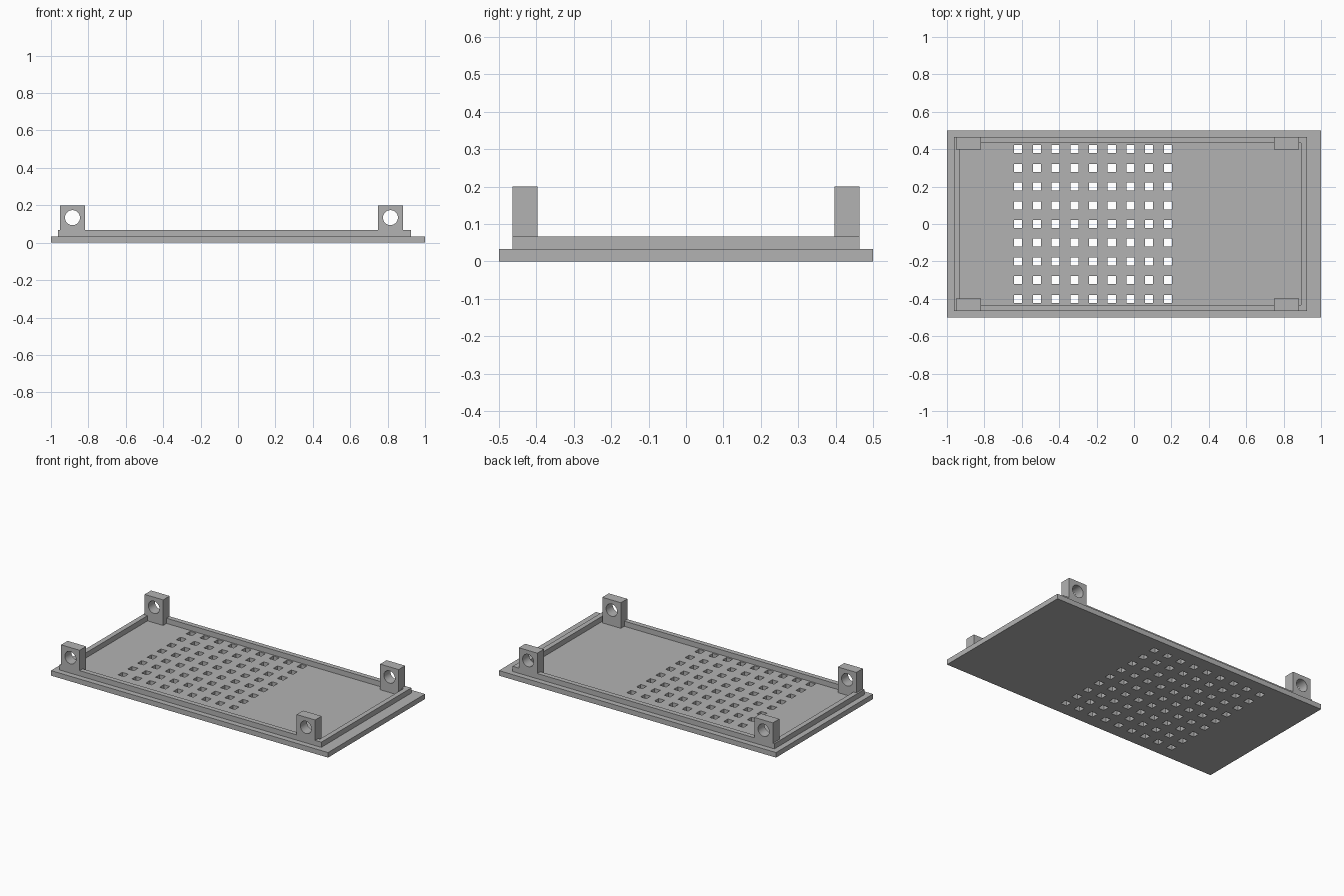
import bpy
import bmesh
from mathutils import Matrix, Vector

if "Cube" in bpy.data.objects:
    bpy.data.objects.remove(bpy.data.objects["Cube"], do_unlink=True)

grey = bpy.data.materials.new("plain grey")
grey.use_nodes = True
colour = (0.45, 0.45, 0.45, 1)
grey.diffuse_color = colour
grey.node_tree.nodes["Principled BSDF"].inputs["Base Color"].default_value = colour


def add_box(bm, low, high):
    low, high = Vector(low), Vector(high)
    place = Matrix.Translation((low + high) / 2) @ Matrix.Diagonal((*(high - low), 1))
    bmesh.ops.create_cube(bm, size=1, matrix=place)


def make_object(name, bm):
    mesh = bpy.data.meshes.new(name)
    bm.to_mesh(mesh)
    bm.free()
    mesh.materials.append(grey)
    obj = bpy.data.objects.new(name, mesh)
    bpy.context.collection.objects.link(obj)
    return obj


def box(name, low, high):
    bm = bmesh.new()
    add_box(bm, low, high)
    return make_object(name, bm)


def combine(target, tool, operation):
    # Apply one boolean, then drop the helper
    mod = target.modifiers.new(operation.lower(), "BOOLEAN")
    mod.operation, mod.solver, mod.object = operation, "EXACT", tool
    bpy.context.view_layer.objects.active = target
    bpy.ops.object.modifier_apply(modifier=mod.name)
    bpy.data.objects.remove(tool, do_unlink=True)


PLATE_TOP, RIM_TOP, TAB_TOP = 0.033, 0.067, 0.2
RIM_Y = 0.464
WALL = 0.032

# Base plate with a square grid of vent holes
plate = box("base_plate", (-1, -0.5, 0), (1, 0.5, PLATE_TOP))
bm = bmesh.new()
half = 0.0215
for i in range(9):
    for j in range(9):
        x, y = -0.619 + i * 0.1, -0.4 + j * 0.1
        add_box(bm, (x - half, y - half, -0.1), (x + half, y + half, 0.1))
combine(plate, make_object("vent_cutter", bm), "DIFFERENCE")

# Raised rim, set off-centre on the plate
left, right = -0.963, 0.926
rim = box("rim", (left, -RIM_Y, PLATE_TOP), (right, RIM_Y, RIM_TOP))
opening = box("rim_cutter", (left + WALL, WALL - RIM_Y, -0.1),
              (right - WALL, RIM_Y - WALL, 0.3))
combine(rim, opening, "DIFFERENCE")

# Four upright lugs, each with a round bore
for x in (-0.885, 0.815):
    for side in (-1, 1):
        ys = sorted((side * 0.397, side * RIM_Y))
        lug = box("lug", (x - 0.067, ys[0], PLATE_TOP), (x + 0.067, ys[1], TAB_TOP))
        combine(rim, lug, "UNION")
    bm = bmesh.new()
    bmesh.ops.create_cone(bm, cap_ends=True, segments=48, radius1=0.04, radius2=0.04,
                          depth=2, matrix=Matrix.Translation((x, 0, 0.134))
                          @ Matrix.Rotation(1.5708, 4, "X"))
    combine(rim, make_object("bore_cutter", bm), "DIFFERENCE")

rim.name = "rim_with_lugs"
bpy.ops.object.select_all(action="DESELECT")
rim.select_set(True)
bpy.context.view_layer.objects.active = rim
bpy.ops.object.shade_smooth_by_angle(angle=0.52)
